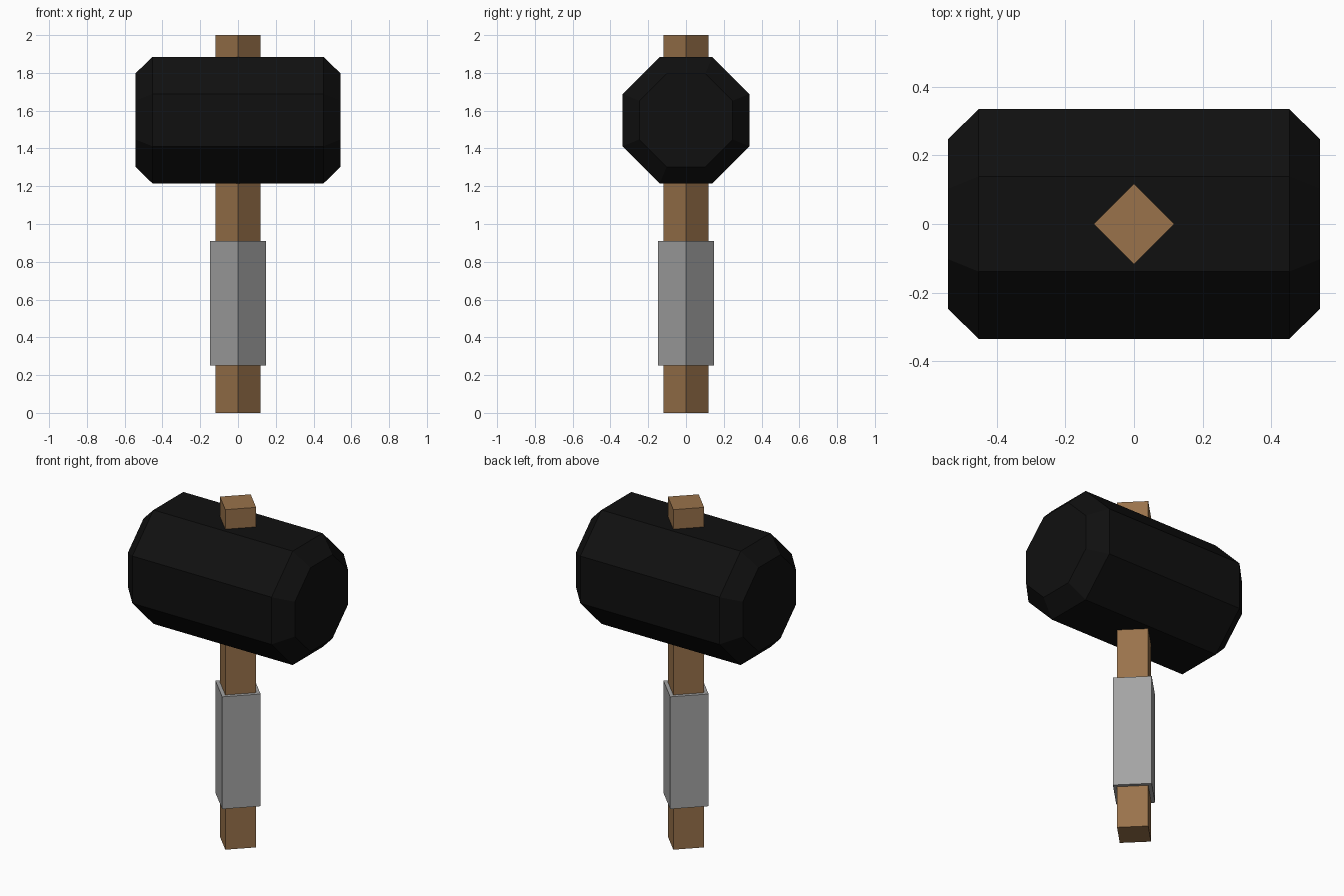
import bpy, bmesh, math
from mathutils import Matrix

if "Cube" in bpy.data.objects:
    bpy.data.objects.remove(bpy.data.objects["Cube"])


def material(name, rgb):
    m = bpy.data.materials.new(name)
    m.diffuse_color = (*rgb, 1)
    m.use_nodes = True
    m.node_tree.nodes["Principled BSDF"].inputs["Base Color"].default_value = m.diffuse_color
    return m


def loft(name, sides, rings, turn, matrix, mat):
    """Flat-faced solid through (height, radius) rings, capped at both ends."""
    bm = bmesh.new()
    loops = []
    for h, r in rings:
        angles = [turn + 2 * math.pi * i / sides for i in range(sides)]
        loops.append([bm.verts.new((r * math.cos(a), r * math.sin(a), h)) for a in angles])
    for low, high in zip(loops, loops[1:]):
        for i in range(sides):
            j = (i + 1) % sides
            bm.faces.new((low[i], low[j], high[j], high[i]))
    bm.faces.new(loops[0][::-1])
    bm.faces.new(loops[-1])
    bm.transform(matrix)
    bmesh.ops.recalc_face_normals(bm, faces=bm.faces)
    mesh = bpy.data.meshes.new(name)
    bm.to_mesh(mesh)
    bm.free()
    mesh.materials.append(mat)
    obj = bpy.data.objects.new(name, mesh)
    bpy.context.collection.objects.link(obj)
    return obj


wood = material("brown wood", (0.32, 0.17, 0.07))
wrap = material("grey wrap", (0.37, 0.37, 0.37))
iron = material("black iron", (0.005, 0.005, 0.005))

# Square handle turned edge-on, with a thicker grip around it
loft("handle", 4, [(0, 0.118), (2, 0.118)], 0, Matrix(), wood)
loft("grip", 4, [(0.25, 0.147), (0.91, 0.147)], 0, Matrix(), wrap)

# Octagonal head lying along x, with chamfered ends
flat = 1 / math.cos(math.pi / 8)
profile = [(-0.543, 0.247 * flat), (-0.453, 0.335 * flat),
           (0.453, 0.335 * flat), (0.543, 0.247 * flat)]
lay = Matrix.Translation((0, 0, 1.55)) @ Matrix.Rotation(math.pi / 2, 4, 'Y')
loft("hammer_head", 8, profile, math.pi / 8, lay, iron)
